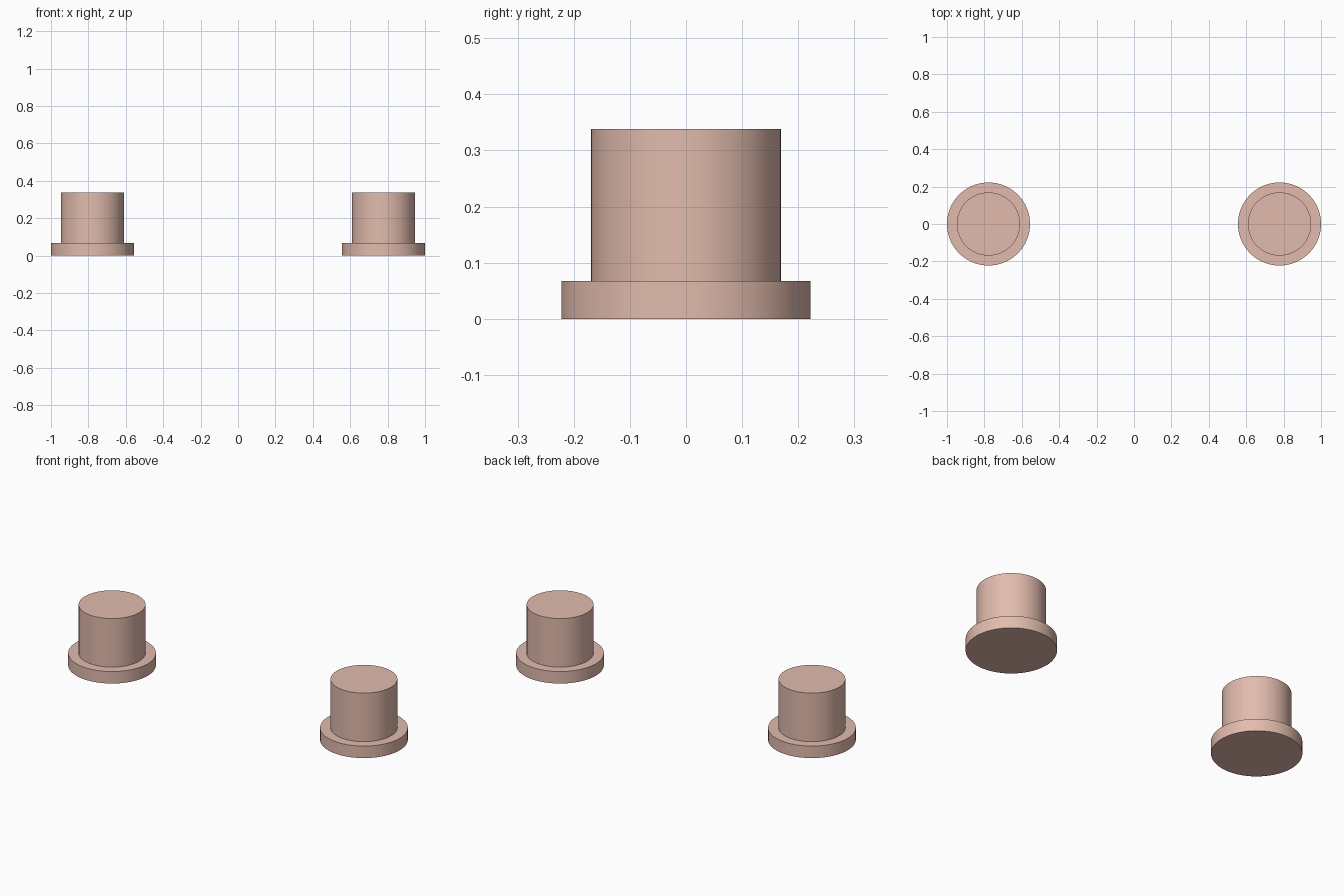
import bpy, bmesh, math
from mathutils import Matrix, Vector

if "Cube" in bpy.data.objects:
    bpy.data.objects.remove(bpy.data.objects["Cube"])

SEGMENTS = 96

# Pinkish clay material
mat = bpy.data.materials.new("pale_pink")
mat.diffuse_color = (0.76, 0.50, 0.42, 1)
mat.use_nodes = True
mat.node_tree.nodes["Principled BSDF"].inputs["Base Color"].default_value = mat.diffuse_color

# Half profile (radius, z): base, wide flange, narrower post, flat top
PROFILE = [(0.222, 0.0), (0.222, 0.067), (0.169, 0.067), (0.169, 0.338)]


def flanged_peg(name, x):
    bm = bmesh.new()
    rings = []
    for r, z in PROFILE:
        rings.append([bm.verts.new((r * math.cos(a), r * math.sin(a), z))
                      for a in (2 * math.pi * i / SEGMENTS for i in range(SEGMENTS))])
    for low, high in zip(rings, rings[1:]):
        for i in range(SEGMENTS):
            j = (i + 1) % SEGMENTS
            bm.faces.new((low[i], low[j], high[j], high[i]))
    bm.faces.new(rings[0][::-1])   # underside
    bm.faces.new(rings[-1])        # top
    mesh = bpy.data.meshes.new(name)
    bm.to_mesh(mesh)
    bm.free()
    mesh.materials.append(mat)
    ob = bpy.data.objects.new(name, mesh)
    ob.location.x = x
    bpy.context.collection.objects.link(ob)
    # Smooth round walls, sharp rims
    bpy.ops.object.select_all(action='DESELECT')
    ob.select_set(True)
    bpy.context.view_layer.objects.active = ob
    bpy.ops.object.shade_smooth_by_angle(angle=math.radians(30))


# Matching pair, left and right
for name, side in (("left_flanged_peg", -1), ("right_flanged_peg", 1)):
    flanged_peg(name, side * 0.778)
